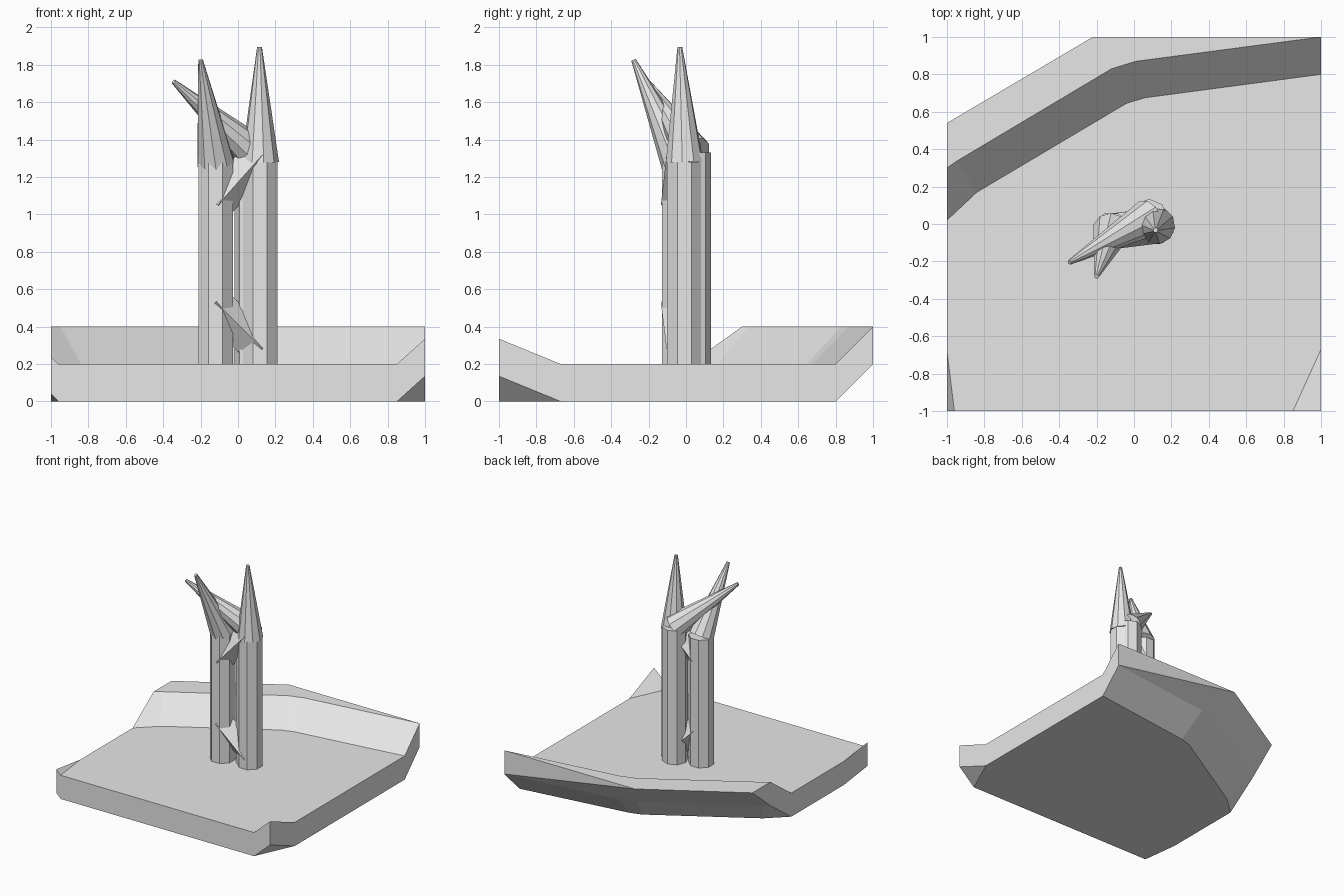
import bpy
from math import cos, sin, pi
from mathutils import Vector

cube = bpy.data.objects.get("Cube")
if cube:
    bpy.data.objects.remove(cube, do_unlink=True)

grey = bpy.data.materials.new("stone_grey")
grey.use_nodes = True
grey.diffuse_color = (0.8, 0.8, 0.8, 1)
grey.node_tree.nodes["Principled BSDF"].inputs["Base Color"].default_value = (0.8, 0.8, 0.8, 1)


def make_object(name, verts, faces):
    mesh = bpy.data.meshes.new(name)
    mesh.from_pydata(verts, [], faces)
    mesh.materials.append(grey)
    obj = bpy.data.objects.new(name, mesh)
    bpy.context.collection.objects.link(obj)
    return obj


def taper(name, start, end, r1, r2, sides, turn=0.0):
    """Flat-sided column from start to end, with its caps square to the axis."""
    a, b = Vector(start), Vector(end)
    axis = (b - a).normalized()
    side = axis.cross(Vector((0, 0, 1)))
    side = side.normalized() if side.length > 1e-4 else Vector((1, 0, 0))
    up = axis.cross(side)
    verts = []
    for centre, r in ((a, r1), (b, r2)):
        for i in range(sides):
            t = turn + 2 * pi * i / sides
            verts.append(centre + r * (cos(t) * side + sin(t) * up))
    faces = [(i, (i + 1) % sides, (i + 1) % sides + sides, i + sides) for i in range(sides)]
    faces += [tuple(reversed(range(sides))), tuple(range(sides, 2 * sides))]
    return make_object(name, verts, faces)


# Ground slab: flat floor, a bank along the back and two lifted front corners
THICK = 0.2
foot = [(-1, .02), (-.84, .17), (-.04, .645), (.06, .675), (1, .8)]
crest = [(-1, .3), (-.95, .335), (-.12, .83), (.01, .87), (1, 1)]
rim = [(-.22, 1), (-1, .54)]
front = [(1, -.67, 0), (.85, -1, 0), (-.96, -1, 0), (-1, -.68, 0)]
corners = [(1, -1, .135), (-1, -1, .04)]

under = [(x, y, 0) for x, y in foot] + [(x, y, THICK) for x, y in crest] + front + corners
count = len(under)
verts = under + [(x, y, z + THICK) for x, y, z in under] + [(x, y, 2 * THICK) for x, y in rim]
rim_back, rim_side = 2 * count, 2 * count + 1

floor = [0, 13, 12, 11, 10, 4, 3, 2, 1]
patches = [floor, [10, 11, 14], [12, 13, 15]]
patches += [[i, i + 1, i + 6, i + 5] for i in range(4)]
faces = []
for patch in patches:
    faces.append(list(patch))
    faces.append([i + count for i in reversed(patch)])
# Top shelf, and the underside that slopes up to meet it at the rim
faces.append([i + count for i in range(5, 10)] + [rim_back, rim_side])
faces.append([rim_side, rim_back, 9, 8, 7, 6, 5])
# Outer walls
for a, b in ((4, 10), (10, 14), (14, 11), (11, 12), (12, 15), (15, 13), (13, 0), (0, 5), (9, 4)):
    faces.append([a, b, b + count, a + count])
faces.append([9, 9 + count, rim_back])
faces.append([5, rim_side, 5 + count])
slab = make_object("ground_slab", verts, faces)

# Make every face point outward
import bmesh
bm = bmesh.new()
bm.from_mesh(slab.data)
bmesh.ops.recalc_face_normals(bm, faces=bm.faces)
bm.to_mesh(slab.data)
bm.free()

# Columns, each topped by a leaning spike
towers = [
    ("left", (.118, -.008), 1.28, (.115, -.033, 1.895), pi / 8),
    ("right", (-.12, -.035), 1.28, (-.2, -.28, 1.825), pi / 8),
    ("back", (.08, .034), 1.33, (-.345, -.205, 1.71), 0),
]
for name, (x, y), top, tip, turn in towers:
    taper(name + "_column", (x, y, .19), (x, y, top), .1, .1, 8, turn)
    taper(name + "_spike", (x, y, top), tip, .102, .013, 10)

# Square braces set on edge between the columns
taper("lower_brace", (-.13, -.04, .53), (.12, -.01, .28), .095, .095, 4)
taper("upper_brace", (-.12, -.04, 1.05), (.12, -.01, 1.32), .095, .095, 4)
